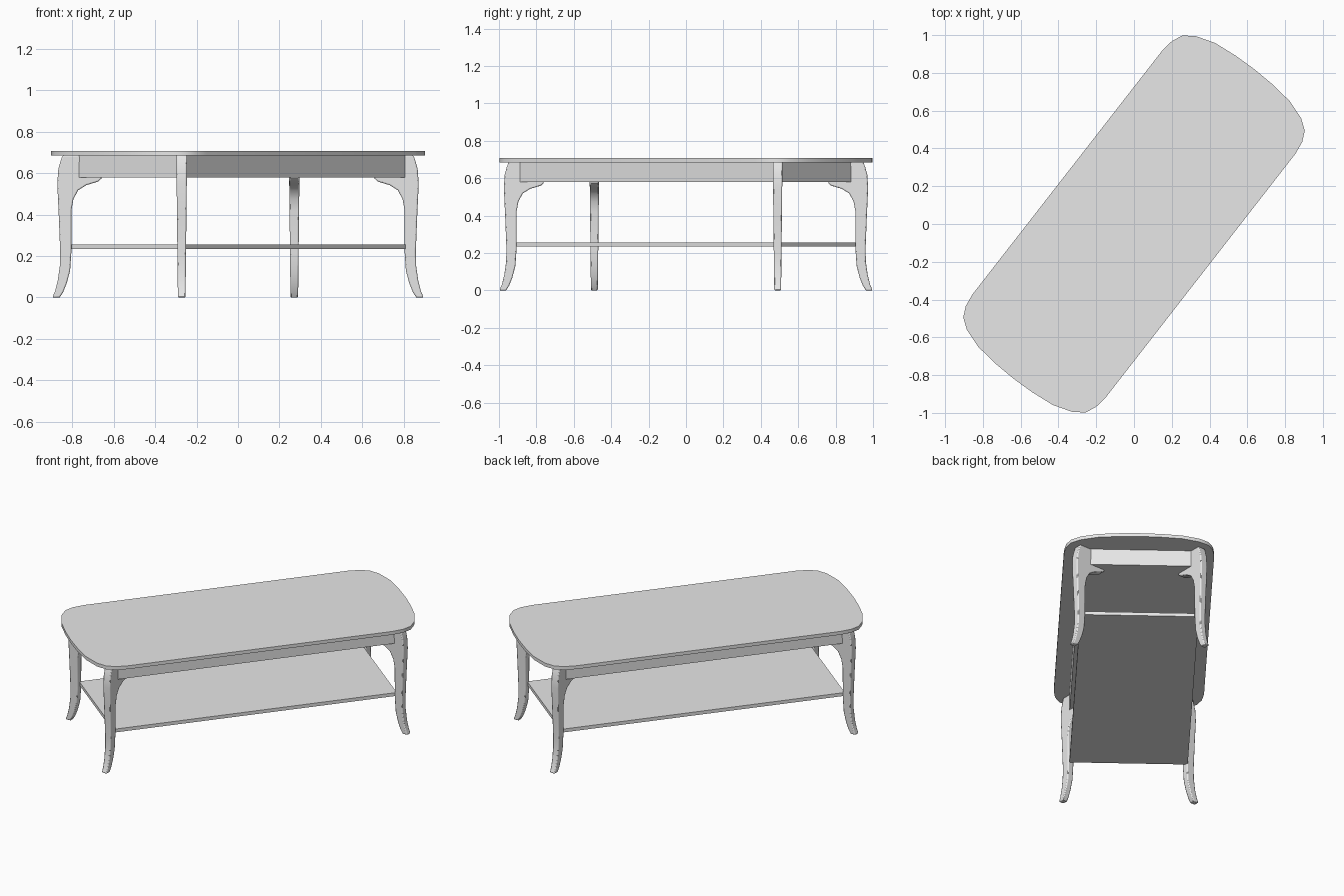
import bpy, bmesh, math
from mathutils import Matrix

cube = bpy.data.objects.get("Cube")
if cube:
    bpy.data.objects.remove(cube, do_unlink=True)

TURN = math.radians(52.1)   # table stands turned in plan

grey = bpy.data.materials.new("plain_grey")
grey.use_nodes = True
grey.diffuse_color = (0.8, 0.8, 0.8, 1)
grey.node_tree.nodes["Principled BSDF"].inputs["Base Color"].default_value = (0.8, 0.8, 0.8, 1)


def prism(name, points, depth):
    """Extrude a flat outline along z from 0 to depth."""
    bm = bmesh.new()
    face = bm.faces.new([bm.verts.new((x, y, 0)) for x, y in points])
    grown = bmesh.ops.extrude_face_region(bm, geom=[face])["geom"]
    verts = [g for g in grown if isinstance(g, bmesh.types.BMVert)]
    bmesh.ops.translate(bm, verts=verts, vec=(0, 0, depth))
    bmesh.ops.recalc_face_normals(bm, faces=bm.faces)
    mesh = bpy.data.meshes.new(name)
    bm.to_mesh(mesh)
    bm.free()
    mesh.materials.append(grey)
    obj = bpy.data.objects.new(name, mesh)
    bpy.context.collection.objects.link(obj)
    return obj


def smooth(obj):
    bpy.ops.object.select_all(action="DESELECT")
    obj.select_set(True)
    bpy.context.view_layer.objects.active = obj
    bpy.ops.object.shade_smooth_by_angle(angle=math.radians(35))


# Table top: straight long sides, bowed ends, mirrored from one quarter
quarter = [(0.82, 0.446), (0.89, 0.436), (0.945, 0.41), (0.985, 0.355),
           (1.02, 0.25), (1.034, 0.12)]
right_end = quarter + [(1.038, 0)] + [(x, -y) for x, y in reversed(quarter)]
outline = right_end + [(-x, -y) for x, y in right_end]
top = prism("table_top", outline, 0.022)
top.location.z = 0.685
top.rotation_euler.z = TURN
smooth(top)

# Apron box and lower shelf share one footprint
L, W = 0.878, 0.351
footprint = [(L, W), (-L, W), (-L, -W), (L, -W)]
for name, z, height in (("apron", 0.58, 0.105), ("lower_shelf", 0.235, 0.022)):
    slab = prism(name, footprint, height)
    slab.location.z = z
    slab.rotation_euler.z = TURN

# Curved leg with bracket, measured inward from the toe
leg_profile = [
    (0, 0), (-0.013, 0.03), (-0.026, 0.08), (-0.036, 0.15), (-0.038, 0.22),
    (-0.031, 0.4), (-0.024, 0.55), (-0.029, 0.62), (-0.04, 0.66), (-0.05, 0.687),
    (-0.237, 0.687), (-0.237, 0.574), (-0.222, 0.56), (-0.165, 0.543),
    (-0.125, 0.518), (-0.102, 0.475), (-0.092, 0.42), (-0.092, 0.22),
    (-0.086, 0.13), (-0.07, 0.07), (-0.052, 0.025), (-0.036, 0)]

legs = (("left_back_leg", 0.897, 0.49, 0), ("back_leg", 0.272, 0.998, 90),
        ("right_front_leg", -0.897, -0.49, 180), ("front_leg", -0.272, -0.998, 270))
for name, x, y, angle in legs:
    leg = prism(name, leg_profile, 1)
    # Stand the profile upright and taper its thickness towards the foot
    for v in leg.data.vertices:
        thick = 0.037 + 0.022 * v.co.y
        v.co = (v.co.x, (0.5 - v.co.z) * thick, v.co.y)
    leg.location = (x, y, 0)
    leg.rotation_euler.z = math.radians(angle)
    bevel = leg.modifiers.new("rounded_edges", "BEVEL")
    bevel.width = 0.006
    bevel.segments = 2
    bevel.limit_method = "ANGLE"
    bevel.angle_limit = math.radians(60)
    smooth(leg)
